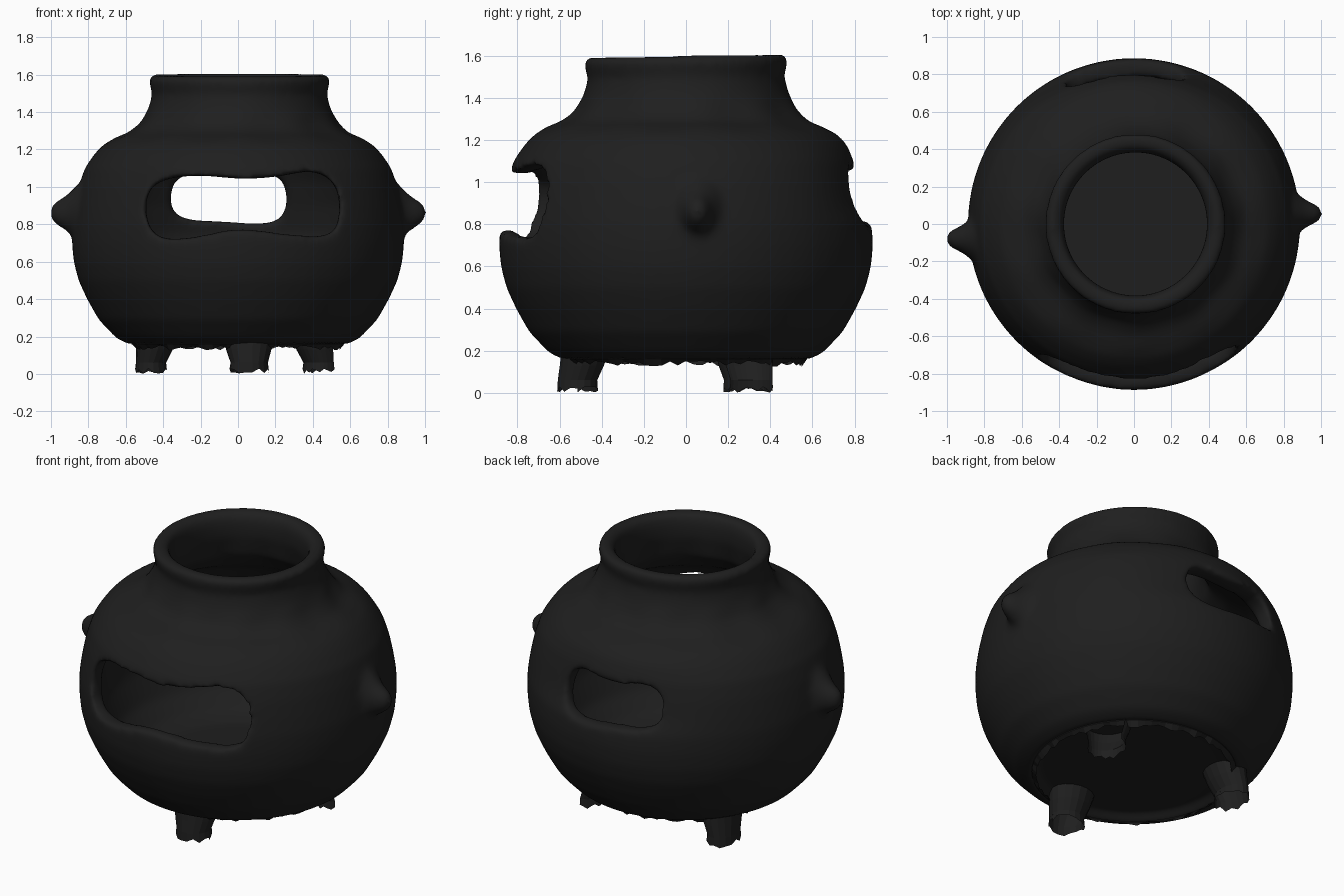
import bpy, bmesh, math, random
from mathutils import Vector, Matrix

random.seed(4)
cube = bpy.data.objects.get("Cube")
if cube:
    bpy.data.objects.remove(cube, do_unlink=True)

clay = bpy.data.materials.new("charcoal clay")
clay.use_nodes = True
COLOR = (0.0135, 0.0135, 0.0135, 1)
clay.diffuse_color = COLOR
bsdf = next(n for n in clay.node_tree.nodes if n.type == 'BSDF_PRINCIPLED')
bsdf.inputs["Base Color"].default_value = COLOR
bsdf.inputs["Roughness"].default_value = 0.8


def finish(name, bm, smooth=True):
    """Turn a bmesh into a named, coloured object."""
    bmesh.ops.remove_doubles(bm, verts=bm.verts, dist=1e-5)
    bmesh.ops.recalc_face_normals(bm, faces=bm.faces)
    mesh = bpy.data.meshes.new(name)
    bm.to_mesh(mesh)
    bm.free()
    mesh.materials.append(clay)
    for p in mesh.polygons:
        p.use_smooth = smooth
    ob = bpy.data.objects.new(name, mesh)
    bpy.context.collection.objects.link(ob)
    return ob


def lathe(profile, sides):
    """Spin (radius, height) points about z."""
    bm = bmesh.new()
    vs = [bm.verts.new((r, 0, z)) for r, z in profile]
    es = [bm.edges.new(pair) for pair in zip(vs, vs[1:])]
    bmesh.ops.spin(bm, geom=vs + es, cent=(0, 0, 0), axis=(0, 0, 1),
                   angle=math.tau, steps=sides, use_duplicate=False)
    return bm


def rounded(points, rounds=3):
    """Round a closed outline by corner cutting."""
    pts = [Vector(p) for p in points]
    for _ in range(rounds):
        pts = [q for a, b in zip(pts, pts[1:] + pts[:1])
               for q in (a.lerp(b, 0.25), a.lerp(b, 0.75))]
    return pts


# Hollow pot wall: outside going up, rolled rim, inside going down, floor
profile = [(0, .20), (.53, .20), (.575, .155), (.65, .19), (.745, .29), (.807, .40), (.853, .50),
           (.879, .60), (.888, .70), (.887, .80), (.872, .90), (.852, 1.0),
           (.82, 1.10), (.765, 1.18), (.715, 1.23), (.65, 1.265), (.585, 1.29), (.528, 1.34),
           (.486, 1.42), (.465, 1.50), (.478, 1.54), (.486, 1.57), (.475, 1.595),
           (.44, 1.603), (.40, 1.59), (.383, 1.54), (.383, 1.46), (.42, 1.32),
           (.52, 1.22), (.66, 1.14), (.74, 1.03), (.785, .90), (.80, .75),
           (.77, .55), (.70, .38), (.60, .28), (.50, .25), (0, .25)]
bm = lathe(profile, 72)
for v in bm.verts:
    # Hand-pressed dents where the neck meets the shoulder
    if 1.26 < v.co.z < 1.38:
        s = 1 + 0.014 * math.sin(11 * math.atan2(v.co.y, v.co.x))
        v.co.x *= s
        v.co.y *= s
    # Slightly leaning neck
    if v.co.z > 1.3:
        v.co.x += .008
        v.co.z += .015 * v.co.y
    # Shallow hollow around the back window
    if v.co.y > 0:
        v.co.y -= .035 * math.exp(-(v.co.x / .5) ** 4 - ((v.co.z - .98) / .15) ** 4)
body = finish("pot_body", bm)


def shape_body(name, bm, operation):
    """Merge a helper shape into the pot, or cut it away."""
    helper = finish(name, bm)
    helper.hide_render = True
    mod = body.modifiers.new(name, 'BOOLEAN')
    mod.operation = operation
    mod.solver = 'EXACT'
    mod.object = helper
    return helper


# Pinched side knobs with flared bases, narrower across than tall
knob_profile = [(0, -.04), (.17, -.04), (.155, -.005), (.125, .025), (.10, .05), (.082, .08),
                (.065, .11), (.04, .137), (0, .147)]
helpers = []
for name, side, y in (("left_knob", 1, .055), ("right_knob", -1, -.08)):
    bm = lathe(knob_profile, 24)
    bm.transform(Matrix.Translation((side * .863, y, .86))
                 @ Matrix.Diagonal((1, .78, 1, 1))
                 @ Matrix.Rotation(side * math.pi / 2, 4, 'Y'))
    helpers.append(shape_body(name, bm, 'UNION'))

# Window openings cut through the wall
front_outline = [(-.49, .80), (-.41, .715), (-.22, .73), (0, .785), (.25, .745), (.49, .73),
                 (.545, .82), (.535, 1.01), (.41, 1.095), (.2, 1.05), (0, 1.04), (-.2, 1.065),
                 (-.39, 1.045), (-.49, .98)]
back_outline = [(-.36, .88), (-.29, .825), (-.1, .815), (.16, .80), (.245, .84), (.265, .95),
                (.23, 1.06), (.1, 1.07), (-.05, 1.045), (-.24, 1.075), (-.33, 1.045),
                (-.36, .98)]
for name, outline, y0, y1 in (("front_cutter", front_outline, -1.2, -.35),
                              ("back_cutter", back_outline, .35, 1.2)):
    bm = bmesh.new()
    face = bm.faces.new([bm.verts.new((x, y0, z)) for x, z in rounded(outline)])
    ext = bmesh.ops.extrude_face_region(bm, geom=[face], use_keep_orig=True)
    for v in ext["geom"]:
        if isinstance(v, bmesh.types.BMVert):
            v.co.y = y1
    helpers.append(shape_body(name, bm, 'DIFFERENCE'))

# Soften everything into rolled clay edges
remesh = body.modifiers.new("soft_clay", 'REMESH')
remesh.mode = 'VOXEL'
remesh.voxel_size = 0.018
remesh.use_smooth_shade = True
soften = body.modifiers.new("soften", 'SMOOTH')
soften.factor = 0.5
soften.iterations = 14
bpy.ops.object.select_all(action='DESELECT')
bpy.context.view_layer.objects.active = body
body.select_set(True)
for m in list(body.modifiers):
    bpy.ops.object.modifier_apply(modifier=m.name)
for h in helpers:
    bpy.data.objects.remove(h, do_unlink=True)
body.data.materials.clear()
body.data.materials.append(clay)
for p in body.data.polygons:
    p.use_smooth = True
    p.material_index = 0


def ragged_tube(name, rings, sides, jitter, start=0, arc=math.tau):
    """Skin over rings of (centre x, centre y, rx, ry, z), torn at the last one."""
    bm = bmesh.new()
    loops = []
    for i, (cx, cy, rx, ry, z) in enumerate(rings):
        torn = jitter if i == len(rings) - 1 else 0
        loops.append([bm.verts.new((cx + rx * math.cos(t), cy + ry * math.sin(t),
                                    z + random.uniform(0, torn)))
                      for t in (start + arc * k / sides for k in range(sides + 1))])
    for a, b in zip(loops, loops[1:]):
        for k in range(sides):
            bm.faces.new((a[k], a[k + 1], b[k + 1], b[k]))
    return finish(name, bm, smooth=False)


# Torn skirt under the belly
ragged_tube("torn_skirt", [(0, 0, .57, .57, .19), (0, 0, .57, .575, .16),
                           (0, 0, .545, .55, .125)], 90, .03)

# Three stubby hollow feet with broken ends; one has lost its outer half
for name, x, y, rx, ry, start, arc in (
        ("front_foot", .06, -.515, .105, .095, 0, math.tau),
        ("back_left_foot", .445, .295, .10, .115, math.radians(95), math.radians(220)),
        ("back_right_foot", -.465, .295, .085, .115, 0, math.tau)):
    ragged_tube(name, [(x * .93, y * .93, rx * 1.3, ry * 1.2, .20),
                       (x * .96, y * .96, rx * 1.15, ry * 1.12, .13),
                       (x, y, rx * .95, ry, .06),
                       (x, y, rx, ry * 1.03, 0)], 18, .03, start, arc)
